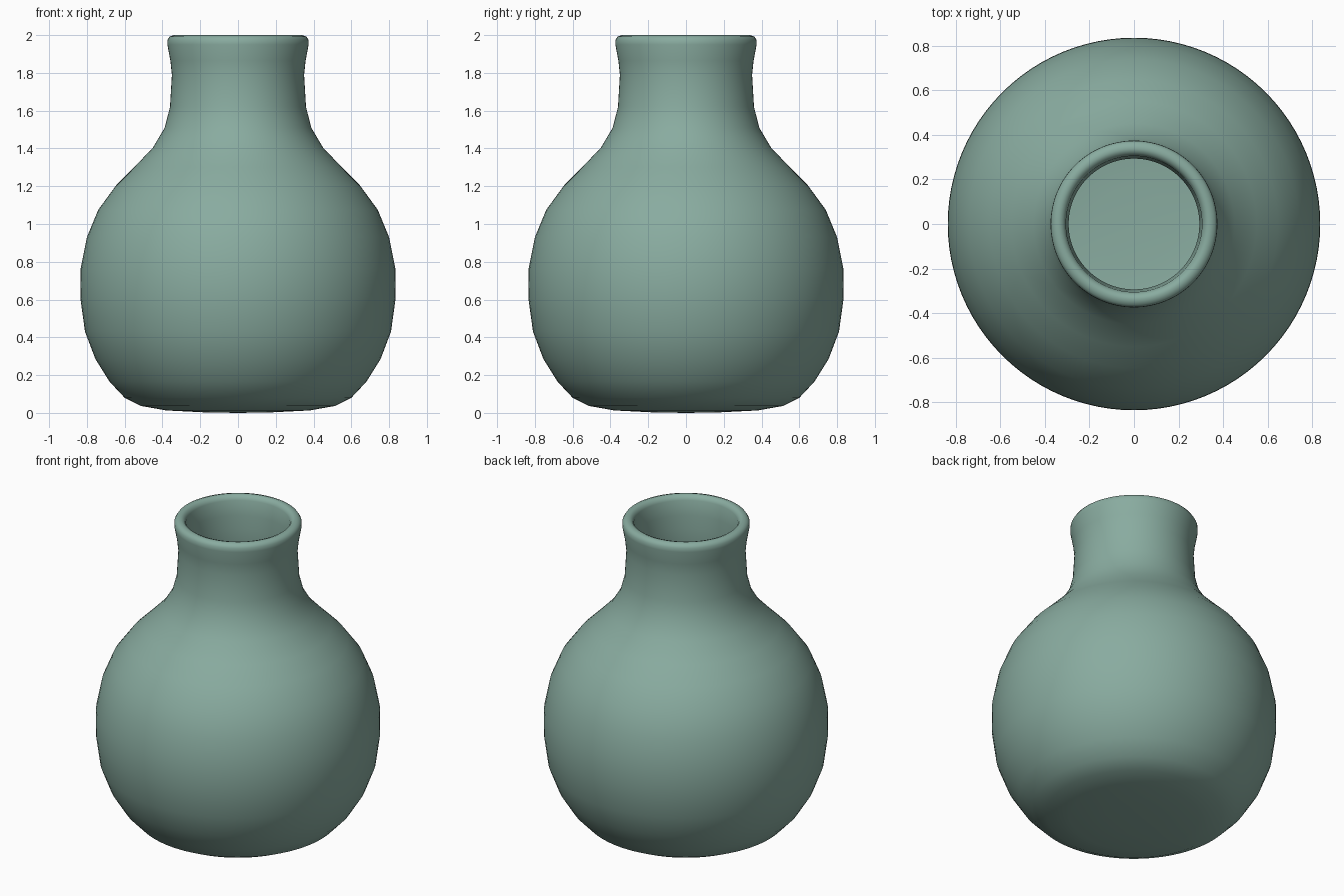
import bpy, bmesh, math

if "Cube" in bpy.data.objects:
    bpy.data.objects.remove(bpy.data.objects["Cube"])

# Vase profile (radius, height): base, belly, neck, rim
outer = [(0, 0), (0.18, 0.003), (0.38, 0.013), (0.515, 0.037), (0.60, 0.08),
         (0.68, 0.165), (0.755, 0.285), (0.81, 0.43), (0.835, 0.61),
         (0.833, 0.765), (0.80, 0.93), (0.74, 1.075), (0.645, 1.205),
         (0.55, 1.30), (0.45, 1.405), (0.388, 1.51), (0.36, 1.62),
         (0.35, 1.79), (0.358, 1.865), (0.374, 1.95)]
rim = [(0.373, 1.975), (0.362, 1.992), (0.338, 2.0), (0.318, 1.993), (0.305, 1.97)]


# Inner wall: the outer profile moved inwards by the wall thickness
def inset(points, t):
    result = []
    for i in range(1, len(points) - 1):
        (x0, z0), (x1, z1) = points[i - 1], points[i + 1]
        length = math.hypot(x1 - x0, z1 - z0)
        x, z = points[i]
        result.append((x - (z1 - z0) / length * t, z + (x1 - x0) / length * t))
    return [(0, points[0][1] + t)] + result


inner = inset(outer, 0.057)
profile = outer + rim + inner[::-1]

# Revolve around z
bm = bmesh.new()
verts = [bm.verts.new((r, 0, z)) for r, z in profile]
edges = [bm.edges.new(pair) for pair in zip(verts, verts[1:])]
bmesh.ops.spin(bm, geom=verts + edges, cent=(0, 0, 0), axis=(0, 0, 1),
               angle=math.tau, steps=96, use_merge=True)
bmesh.ops.remove_doubles(bm, verts=bm.verts, dist=0.0005)
bmesh.ops.recalc_face_normals(bm, faces=bm.faces)
mesh = bpy.data.meshes.new("vase")
bm.to_mesh(mesh)
bm.free()
mesh.shade_smooth()
vase = bpy.data.objects.new("vase", mesh)
bpy.context.collection.objects.link(vase)

# Grey-green glaze
glaze = bpy.data.materials.new("green_glaze")
glaze.diffuse_color = (0.25, 0.41, 0.35, 1)
glaze.use_nodes = True
glaze.node_tree.nodes["Principled BSDF"].inputs["Base Color"].default_value = glaze.diffuse_color
mesh.materials.append(glaze)
